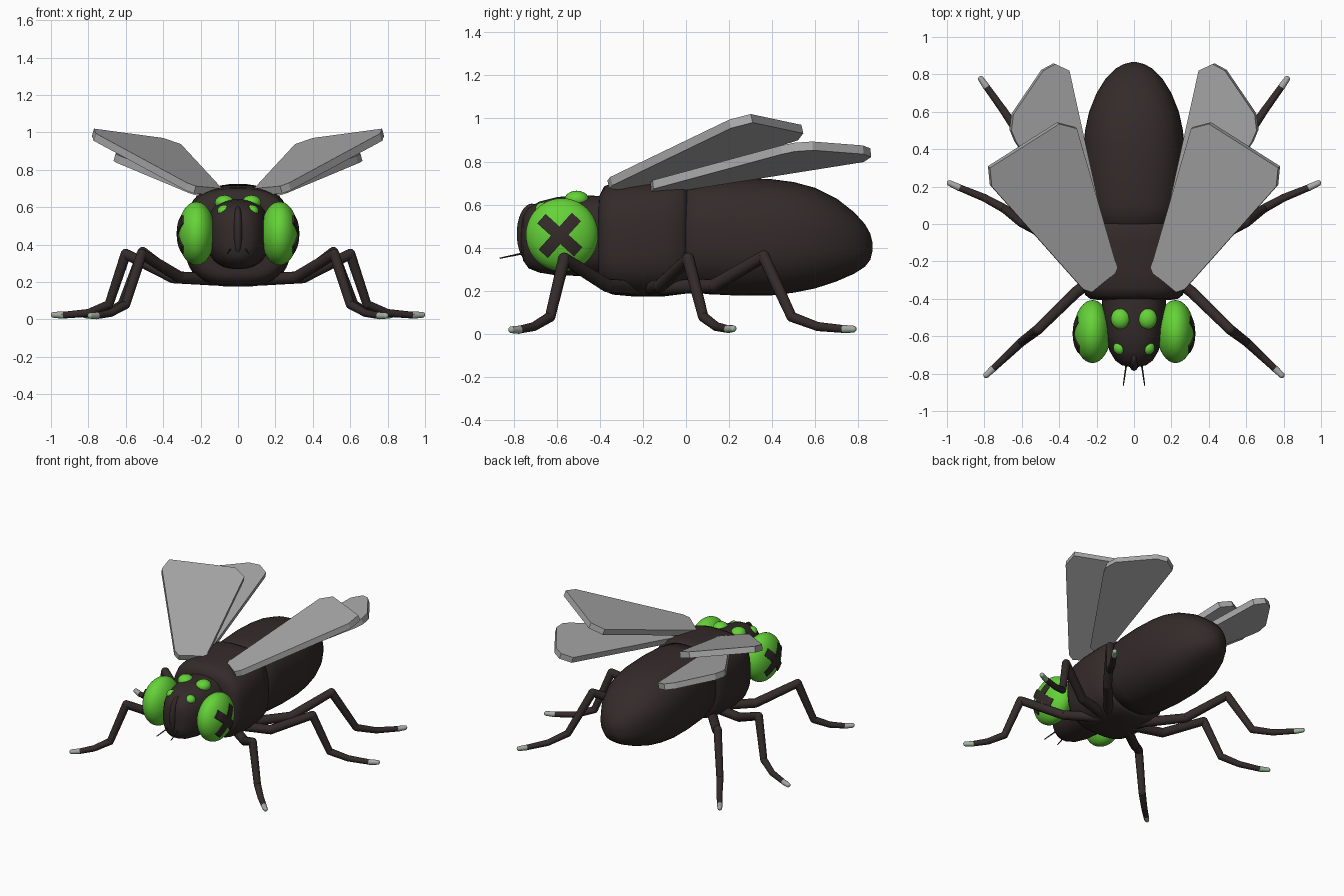
import bpy, bmesh, math
from mathutils import Vector

old = bpy.data.objects.get("Cube")
if old:
    bpy.data.objects.remove(old)


def material(name, rgb):
    m = bpy.data.materials.new(name)
    m.use_nodes = True
    m.diffuse_color = (*rgb, 1)
    m.node_tree.nodes["Principled BSDF"].inputs["Base Color"].default_value = (*rgb, 1)
    return m


BODY = material("dark brown", (0.034, 0.024, 0.023))
GREEN = material("bright green", (0.13, 0.65, 0.04))
WING = material("wing grey", (0.4, 0.4, 0.4))
TIP = material("pale green", (0.3, 0.52, 0.3))


def finish(name, bm, mats, angle=50):
    bmesh.ops.recalc_face_normals(bm, faces=bm.faces)
    me = bpy.data.meshes.new(name)
    bm.to_mesh(me)
    bm.free()
    for m in mats:
        me.materials.append(m)
    ob = bpy.data.objects.new(name, me)
    bpy.context.collection.objects.link(ob)
    if angle:
        bpy.ops.object.select_all(action="DESELECT")
        ob.select_set(True)
        bpy.context.view_layer.objects.active = ob
        bpy.ops.object.shade_smooth_by_angle(angle=math.radians(angle))
    return ob


def loft(name, sections, power, n=48):
    """Rounded-square rings along y; each section is (y, bottom, top, half width)."""
    bm = bmesh.new()
    rings = []
    for y, lo, hi, w in sections:
        ring = []
        for i in range(n):
            a = math.tau * i / n
            c, s = math.cos(a), math.sin(a)
            x = math.copysign(abs(c) ** (2 / power), c) * w
            z = (lo + hi) / 2 + math.copysign(abs(s) ** (2 / power), s) * (hi - lo) / 2
            ring.append(bm.verts.new((x, y, z)))
        rings.append(ring)
    for a, b in zip(rings, rings[1:]):
        for i in range(n):
            j = (i + 1) % n
            bm.faces.new((a[i], a[j], b[j], b[i]))
    bm.faces.new(rings[0])
    bm.faces.new(rings[-1])
    return finish(name, bm, [BODY])


def ball(name, centre, radii, mat, seg=32):
    bm = bmesh.new()
    bmesh.ops.create_uvsphere(bm, u_segments=seg, v_segments=seg // 2, radius=1)
    for v in bm.verts:
        v.co = Vector(centre) + Vector([c * r for c, r in zip(v.co, radii)])
    return finish(name, bm, [mat])


def add_limb(bm, a, b, ra, rb, seg=14):
    """Tapered tube from a to b with a ball at each end."""
    a, b = Vector(a), Vector(b)
    rot = (b - a).to_track_quat("Z", "Y").to_matrix().to_4x4()
    made = bmesh.ops.create_cone(bm, cap_ends=True, segments=seg, radius1=ra,
                                 radius2=rb, depth=(b - a).length)["verts"]
    for p, r in ((a, ra), (b, rb)):
        made_ball = bmesh.ops.create_uvsphere(bm, u_segments=seg, v_segments=8, radius=r)["verts"]
        for v in made_ball:
            v.co += p
    for v in made:
        v.co = rot @ v.co + (a + b) / 2


# Body
loft("abdomen", [
    (-0.02, 0.23, 0.68, 0.22), (0.0, 0.2, 0.71, 0.245), (0.1, 0.185, 0.722, 0.26),
    (0.25, 0.178, 0.725, 0.27), (0.4, 0.18, 0.718, 0.27), (0.5, 0.192, 0.705, 0.262),
    (0.6, 0.212, 0.678, 0.24), (0.7, 0.245, 0.628, 0.2), (0.78, 0.28, 0.565, 0.15),
    (0.83, 0.312, 0.51, 0.1), (0.855, 0.345, 0.465, 0.055), (0.865, 0.385, 0.425, 0.015)], 2.4)
loft("thorax", [
    (-0.405, 0.25, 0.61, 0.2), (-0.4, 0.225, 0.645, 0.235), (-0.38, 0.2, 0.685, 0.26),
    (-0.34, 0.183, 0.7, 0.275), (-0.25, 0.175, 0.708, 0.285), (-0.1, 0.175, 0.717, 0.28),
    (-0.02, 0.185, 0.72, 0.265), (0.0, 0.2, 0.71, 0.245), (0.01, 0.23, 0.68, 0.22)], 2.9)
loft("head", [
    (-0.39, 0.27, 0.64, 0.17), (-0.5, 0.27, 0.645, 0.17), (-0.6, 0.272, 0.635, 0.155),
    (-0.68, 0.285, 0.615, 0.13), (-0.73, 0.305, 0.585, 0.1), (-0.755, 0.34, 0.55, 0.065),
    (-0.765, 0.39, 0.5, 0.02)], 2.5)
ball("face_ridge", (0, -0.715, 0.465), (0.032, 0.07, 0.14), BODY)

# Wing outlines as (x, y), lying in the plane z = base + dx * x + dy * y
FRONT_WING = [(0.085, -0.25), (0.225, -0.365), (0.27, -0.35), (0.76, 0.2), (0.77, 0.3),
              (0.4, 0.535), (0.305, 0.51), (0.095, -0.215)]
REAR_WING = [(0.14, -0.11), (0.2, -0.165), (0.245, -0.155), (0.63, 0.44), (0.655, 0.5),
             (0.645, 0.585), (0.485, 0.82), (0.42, 0.855), (0.345, 0.82)]


def wing(name, outline, base, dx, dy, side):
    bm = bmesh.new()
    down = Vector((side * dx, dy, -1)).normalized() * 0.042
    top = [Vector((side * x, y, base + dx * x + dy * y)) for x, y in outline]
    up = [bm.verts.new(p) for p in top]
    low = [bm.verts.new(p + down) for p in top]
    bm.faces.new(up)
    bm.faces.new(low[::-1])
    for i in range(len(up)):
        j = (i + 1) % len(up)
        bm.faces.new((up[i], low[i], low[j], up[j]))
    finish(name, bm, [WING], angle=0)


def cross(name, centre, radii, side):
    """Thin X plate following the outer surface of an eye."""
    bm = bmesh.new()
    for turn in (math.radians(48), math.radians(-42)):
        c, s = math.cos(turn), math.sin(turn)
        grid = bmesh.ops.create_grid(bm, x_segments=12, y_segments=4, size=1)["verts"]
        for v in grid:
            u, w = v.co.x * 0.115, v.co.y * 0.029
            y, z = u * c - w * s, u * s + w * c
            x = radii[0] * math.sqrt(1 - (y / radii[1]) ** 2 - (z / radii[2]) ** 2)
            v.co = (centre[0] + side * (x + 0.006), centre[1] + y, centre[2] + z)
    out = bmesh.ops.extrude_face_region(bm, geom=bm.faces[:])["geom"]
    for v in out:
        if isinstance(v, bmesh.types.BMVert):
            v.co.x -= side * 0.009
    finish(name, bm, [BODY])


# Leg joints from body to toe
LEGS = {
    "front": [(0.12, -0.22, 0.215), (0.31, -0.365, 0.225), (0.515, -0.565, 0.35),
              (0.6, -0.63, 0.08), (0.68, -0.705, 0.035), (0.755, -0.775, 0.02), (0.79, -0.808, 0.02)],
    "middle": [(0.12, -0.17, 0.215), (0.35, -0.12, 0.225), (0.6, 0.01, 0.35),
               (0.69, 0.08, 0.08), (0.8, 0.14, 0.035), (0.935, 0.195, 0.023), (0.985, 0.218, 0.025)],
    "rear": [(0.12, -0.12, 0.215), (0.34, 0.13, 0.225), (0.51, 0.36, 0.36),
             (0.62, 0.49, 0.08), (0.7, 0.61, 0.035), (0.79, 0.735, 0.023), (0.818, 0.775, 0.023)],
}
RADII = [0.034, 0.031, 0.028, 0.024, 0.021, 0.018, 0.016]

for side, label in ((1, "left"), (-1, "right")):
    wing(label + "_front_wing", FRONT_WING, 0.734, 0.282, 0.231, side)
    wing(label + "_rear_wing", REAR_WING, 0.665, 0.262, 0.101, side)

    # Eyes
    centre, radii = (side * 0.222, -0.575, 0.46), (0.1, 0.168, 0.17)
    ball(label + "_large_eye", centre, radii, GREEN, 48)
    cross(label + "_eye_cross", (centre[0], -0.585, 0.458), radii, side)
    ball(label + "_crown_eye", (side * 0.072, -0.507, 0.625), (0.052, 0.056, 0.04), GREEN, 20)
    ball(label + "_brow_eye", (side * 0.074, -0.662, 0.58), (0.037, 0.037, 0.032), GREEN, 20)
    ball(label + "_cheek_eye", (side * 0.074, -0.71, 0.457), (0.03, 0.03, 0.031), GREEN, 20)

    # Feeler
    bm = bmesh.new()
    add_limb(bm, (side * 0.038, -0.73, 0.38), (side * 0.057, -0.862, 0.352), 0.005, 0.003, 8)
    finish(label + "_feeler", bm, [BODY])

    # Legs, with toe tips grey above and pale green below
    for leg, joints in LEGS.items():
        pts = [Vector((side * x, y, z)) for x, y, z in joints]
        bm = bmesh.new()
        for i in range(5):
            add_limb(bm, pts[i], pts[i + 1], RADII[i], RADII[i + 1])
        finish(f"{label}_{leg}_leg", bm, [BODY])
        bm = bmesh.new()
        add_limb(bm, pts[5], pts[6], RADII[5] + 0.001, RADII[6])
        bm.normal_update()
        for f in bm.faces:
            f.material_index = 0 if f.normal.z > -0.1 else 1
        finish(f"{label}_{leg}_toe", bm, [WING, TIP])
